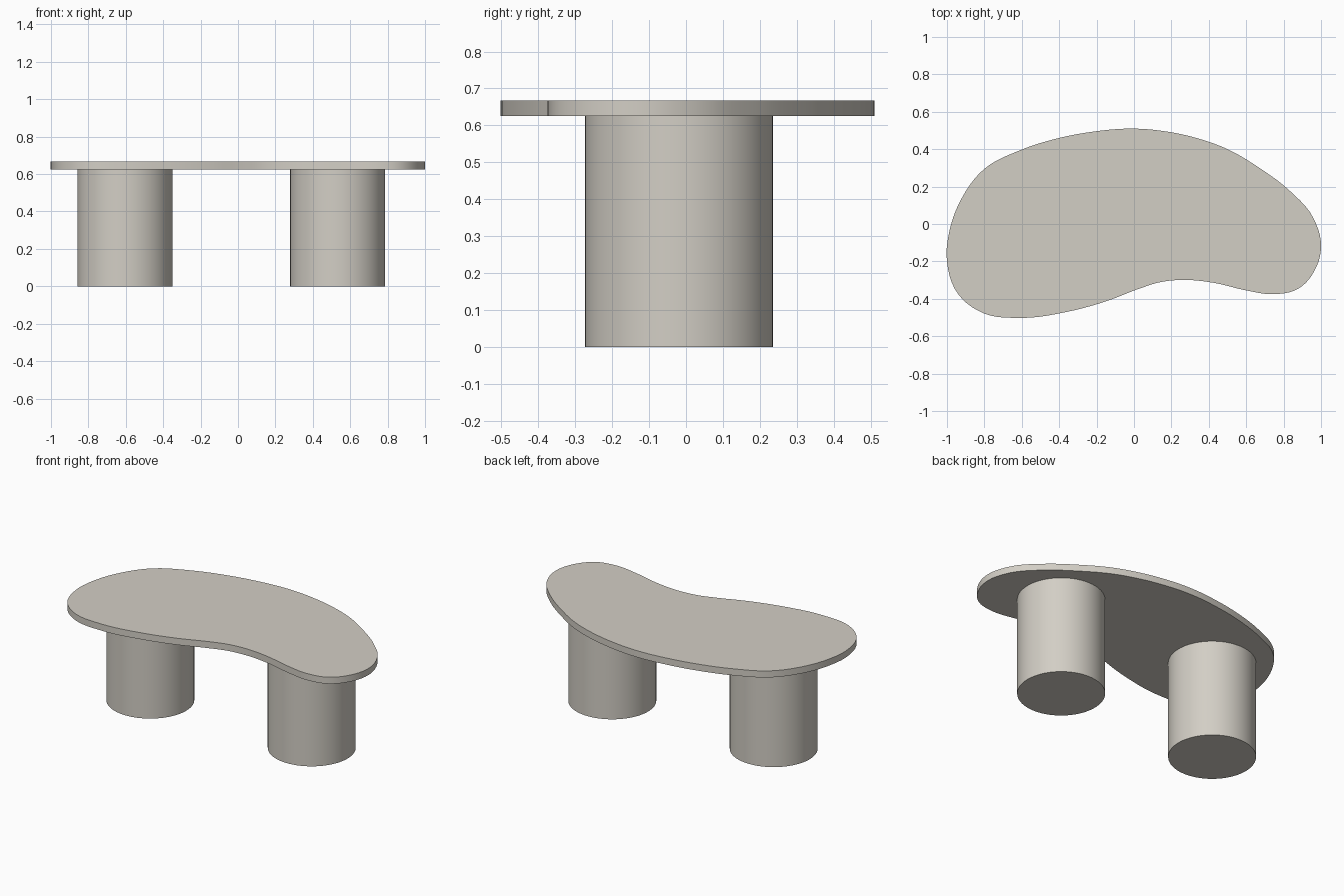
import bpy, bmesh, math
from mathutils import Vector
from mathutils.geometry import interpolate_bezier

if "Cube" in bpy.data.objects:
    bpy.data.objects.remove(bpy.data.objects["Cube"])

stone = bpy.data.materials.new("warm_grey_stone")
stone.diffuse_color = (0.65, 0.62, 0.56, 1)
stone.use_nodes = True
stone.node_tree.nodes["Principled BSDF"].inputs["Base Color"].default_value = stone.diffuse_color

LEG_TOP, TOP = 0.625, 0.667


def finish(obj, name):
    obj.name = name
    obj.data.materials.clear()
    obj.data.materials.append(stone)
    bpy.ops.object.select_all(action='DESELECT')
    obj.select_set(True)
    bpy.context.view_layer.objects.active = obj
    bpy.ops.object.shade_smooth_by_angle(angle=math.radians(35))


def smooth_loop(points, steps):
    """Closed smooth curve through the points, tangents weighted by spacing."""
    p = [Vector((x, y, 0)) for x, y in points]
    n = len(p)
    tangents = []
    for i in range(n):
        a, b = p[i] - p[i - 1], p[(i + 1) % n] - p[i]
        tangents.append((a.normalized() * b.length + b.normalized() * a.length).normalized())
    loop = []
    for i in range(n):
        j = (i + 1) % n
        d = (p[j] - p[i]).length * 0.35
        loop += interpolate_bezier(p[i], p[i] + tangents[i] * d,
                                   p[j] - tangents[j] * d, p[j], steps + 1)[:-1]
    return loop


# Kidney-shaped table top (counter-clockwise outline)
outline = [(0, 0.51), (-0.21, 0.495), (-0.42, 0.455), (-0.62, 0.39), (-0.80, 0.295),
           (-0.92, 0.14), (-0.985, -0.03), (-1.0, -0.2), (-0.94, -0.375),
           (-0.81, -0.475), (-0.61, -0.502), (-0.36, -0.47), (-0.14, -0.41),
           (0.03, -0.345), (0.14, -0.311), (0.27, -0.299), (0.43, -0.315),
           (0.60, -0.355), (0.75, -0.375), (0.88, -0.345), (0.965, -0.25),
           (1.0, -0.12), (0.96, 0.03), (0.83, 0.18), (0.67, 0.30), (0.50, 0.40),
           (0.34, 0.458), (0.17, 0.495)]
bm = bmesh.new()
face = bm.faces.new([bm.verts.new((v.x, v.y, LEG_TOP)) for v in smooth_loop(outline, 5)])
side = bmesh.ops.extrude_face_region(bm, geom=[face])
bmesh.ops.translate(bm, vec=(0, 0, TOP - LEG_TOP),
                    verts=[g for g in side["geom"] if isinstance(g, bmesh.types.BMVert)])
bmesh.ops.recalc_face_normals(bm, faces=bm.faces)
mesh = bpy.data.meshes.new("table_top")
bm.to_mesh(mesh)
bm.free()
top = bpy.data.objects.new("table_top", mesh)
bpy.context.collection.objects.link(top)
finish(top, "table_top")

# Two thick cylindrical legs
for name, x in (("left_leg", -0.605), ("right_leg", 0.533)):
    bpy.ops.mesh.primitive_cylinder_add(vertices=96, radius=0.254, depth=LEG_TOP,
                                        location=(x, -0.019, LEG_TOP / 2))
    finish(bpy.context.object, name)
